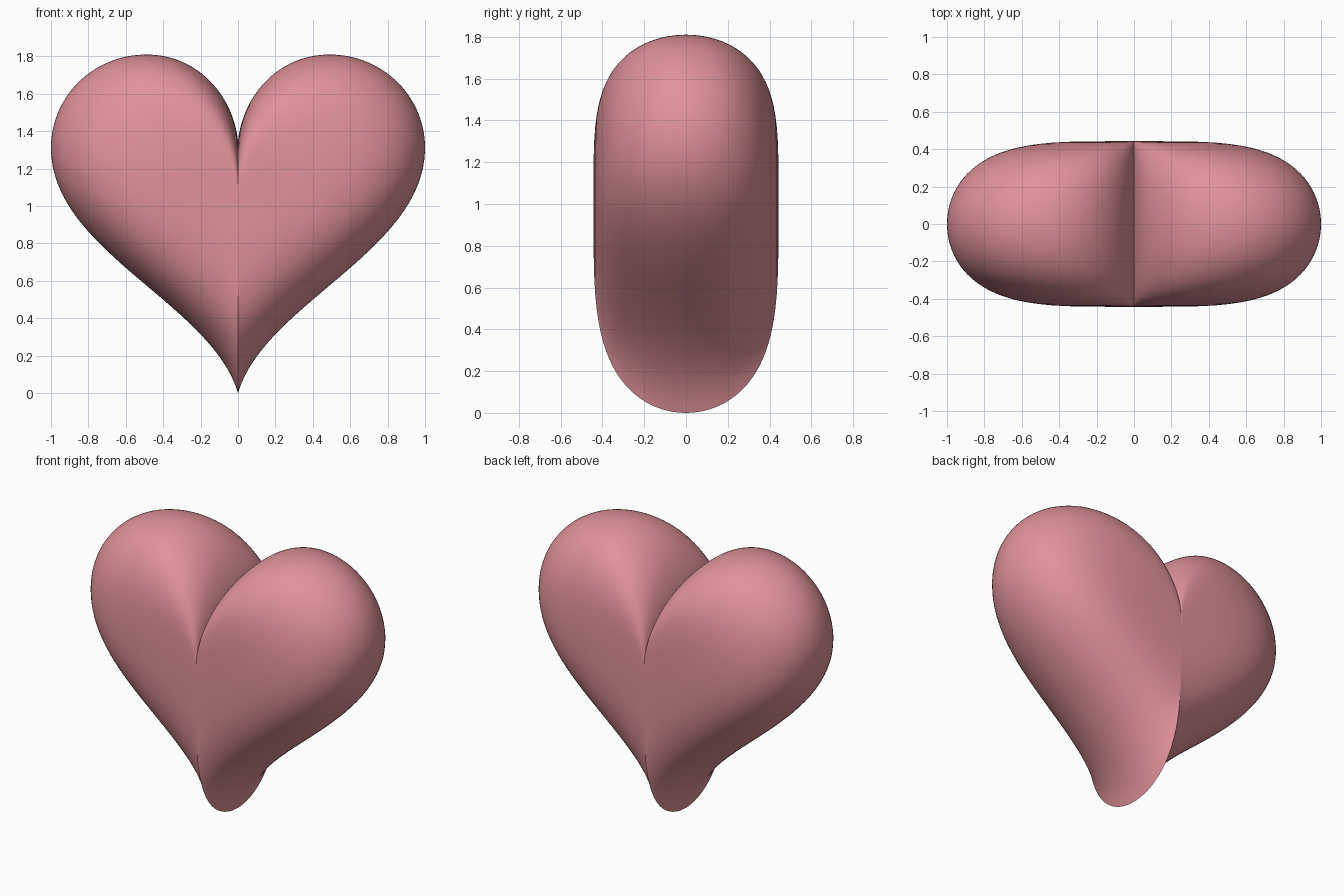
import bpy, bmesh, math
from mathutils import Vector
from mathutils.geometry import interpolate_bezier

cube = bpy.data.objects.get("Cube")
if cube:
    bpy.data.objects.remove(cube)

CENTRE_Z = 1.02     # height the outline shrinks towards
DEPTH = 0.443       # half thickness
RINGS = 48
STEPS = 32

pink = bpy.data.materials.new("rose_pink")
pink.use_nodes = True
colour = (0.75, 0.29, 0.32, 1)
pink.diffuse_color = colour
pink.node_tree.nodes["Principled BSDF"].inputs["Base Color"].default_value = colour


def half_outline():
    """Curve of the +x half, from the cleft over the lobe to the tip."""
    segments = [
        ((0, 1.35), (0.03, 1.6), (0.22, 1.81), (0.49, 1.81)),
        ((0.49, 1.81), (0.77, 1.81), (1, 1.59), (1, 1.31)),
        ((1, 1.31), (1, 0.76), (0.14, 0.48), (0, 0)),
    ]
    points = []
    for seg in segments:
        a, h1, h2, b = (Vector((x, 0, z)) for x, z in seg)
        points += interpolate_bezier(a, h1, h2, b, STEPS)[:-1]
    return points + [Vector((0, 0, 0))]


# Full closed outline, right half mirrored to the left
half = half_outline()
outline = half + [Vector((-p.x, 0, p.z)) for p in half[-2:0:-1]]
centre = Vector((0, 0, CENTRE_Z))

# Puffed heart: shrinking outlines bulge out to the front and the back
bm = bmesh.new()


def ring(angle):
    scale = math.cos(angle) ** 0.5
    y = DEPTH * math.sin(angle)
    return [bm.verts.new(centre + (p - centre) * scale + Vector((0, y, 0))) for p in outline]


rings = [ring(math.pi * (i / RINGS - 0.5)) for i in range(1, RINGS)]
n = len(outline)
for a, b in zip(rings, rings[1:]):
    for i in range(n):
        j = (i + 1) % n
        bm.faces.new((a[i], a[j], b[j], b[i]))
for loop, side in ((rings[0], -1), (rings[-1], 1)):
    pole = bm.verts.new(centre + Vector((0, side * DEPTH, 0)))
    for i in range(n):
        bm.faces.new((loop[i], loop[(i + 1) % n], pole))
bmesh.ops.recalc_face_normals(bm, faces=bm.faces)

mesh = bpy.data.meshes.new("heart")
bm.to_mesh(mesh)
bm.free()
mesh.materials.append(pink)
heart = bpy.data.objects.new("heart", mesh)
bpy.context.collection.objects.link(heart)

bpy.ops.object.select_all(action="DESELECT")
heart.select_set(True)
bpy.context.view_layer.objects.active = heart
bpy.ops.object.shade_smooth_by_angle(angle=math.radians(30))
